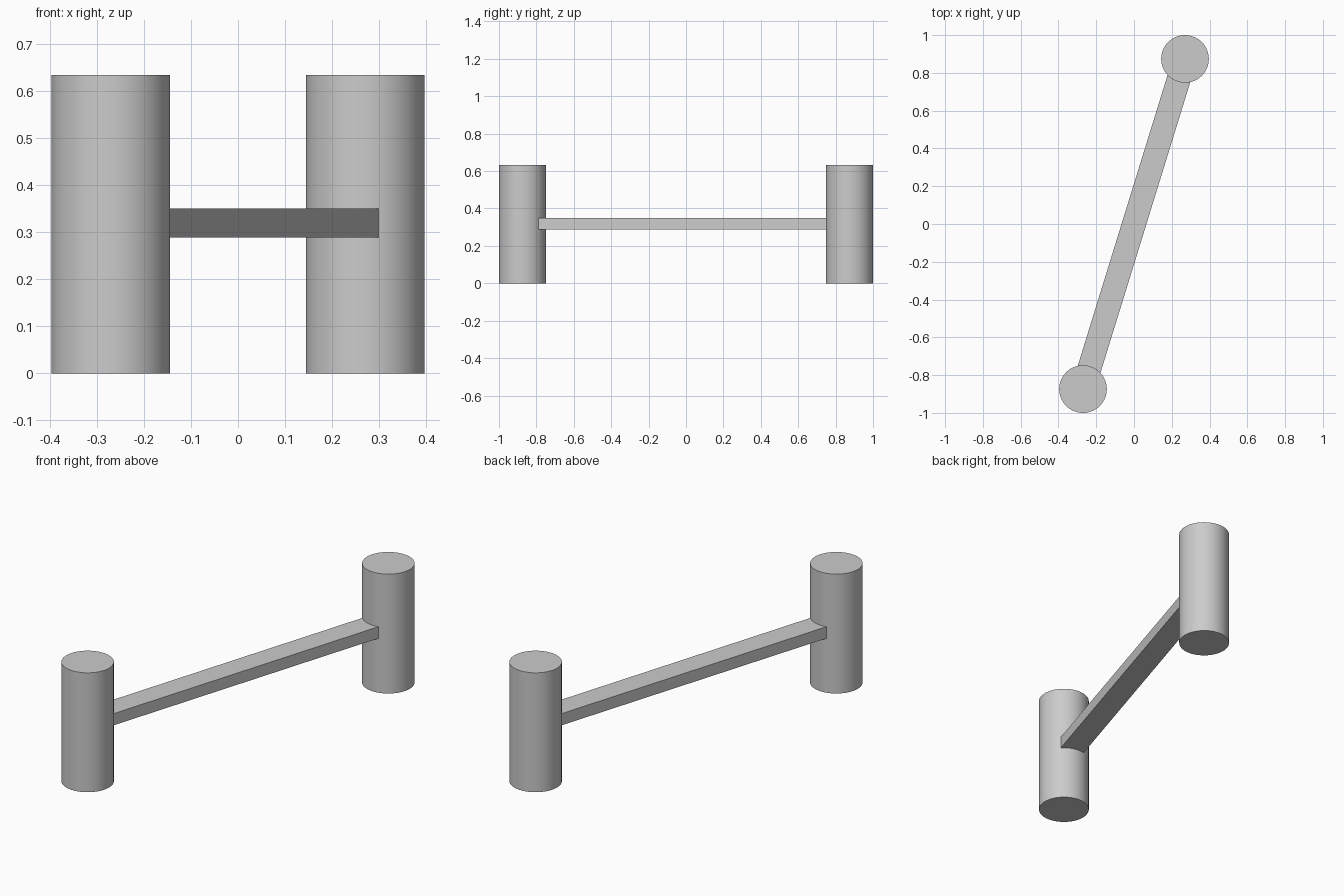
import bpy
import math

cube = bpy.data.objects.get("Cube")
if cube:
    bpy.data.objects.remove(cube, do_unlink=True)

POST_X, POST_Y = 0.27, 0.874
RADIUS, HEIGHT = 0.126, 0.633
BAR_WIDTH, BAR_HEIGHT, BAR_Z = 0.126, 0.062, 0.319

grey = bpy.data.materials.new("plain grey")
grey.use_nodes = True
colour = (0.6, 0.6, 0.6, 1)
grey.diffuse_color = colour
grey.node_tree.nodes["Principled BSDF"].inputs["Base Color"].default_value = colour


def finish(name):
    ob = bpy.context.object
    ob.name = name
    ob.data.materials.append(grey)
    return ob


# Upright round posts at both ends
for name, side in (("front_post", -1), ("back_post", 1)):
    bpy.ops.mesh.primitive_cylinder_add(
        vertices=64, radius=RADIUS, depth=HEIGHT,
        location=(side * POST_X, side * POST_Y, HEIGHT / 2))
    finish(name)
    bpy.ops.object.shade_smooth_by_angle(angle=math.radians(30))

# Flat crossbar running from post to post
bpy.ops.mesh.primitive_cube_add(
    size=1, location=(0, 0, BAR_Z),
    rotation=(0, 0, -math.atan2(POST_X, POST_Y)))
bar = finish("crossbar")
bar.scale = (BAR_WIDTH, 2 * math.hypot(POST_X, POST_Y), BAR_HEIGHT)
